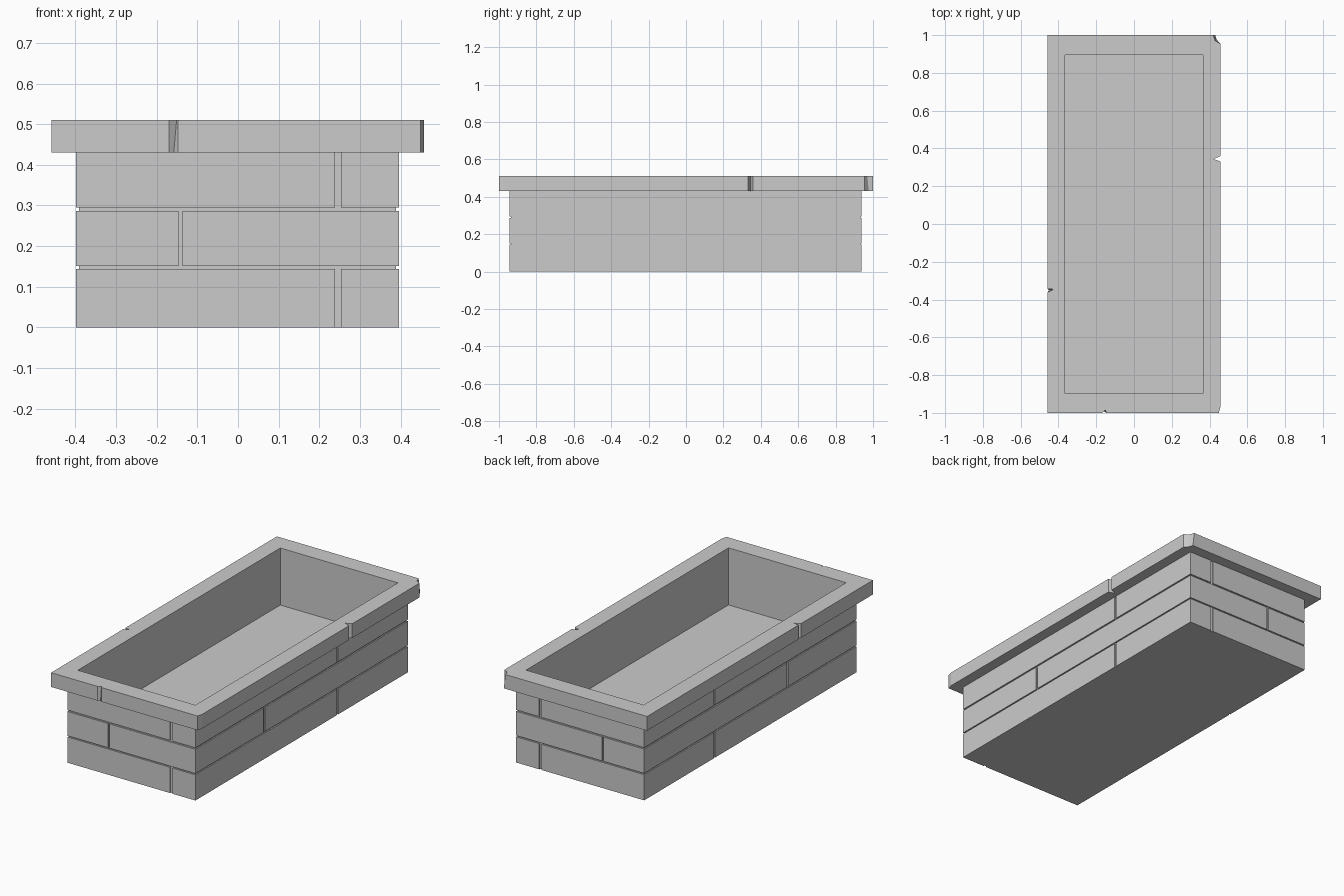
import bpy, bmesh
from mathutils import Vector
from mathutils.geometry import tessellate_polygon

if "Cube" in bpy.data.objects:
    bpy.data.objects.remove(bpy.data.objects["Cube"])


def rect(x0, x1, y0, y1):
    return [(x0, y0), (x1, y0), (x1, y1), (x0, y1)]


def prism(name, bottom, z0, z1, top=None, hole=None):
    """Upright block from an outline, with an optional hole and a different top outline."""
    bm = bmesh.new()
    rings = []
    for pts, z in ((bottom, z0), (top or bottom, z1)):
        loops = [[Vector((x, y, z)) for x, y in pts]]
        if hole:
            loops.append([Vector((x, y, z)) for x, y in reversed(hole)])
        vloops = [[bm.verts.new(c) for c in loop] for loop in loops]
        rings.append(vloops)
        flat = [v for loop in vloops for v in loop]
        for tri in tessellate_polygon(loops):
            bm.faces.new([flat[i] for i in tri])
    for lo, hi in zip(*rings):
        for i in range(len(lo)):
            j = (i + 1) % len(lo)
            bm.faces.new((lo[i], lo[j], hi[j], hi[i]))
    bmesh.ops.recalc_face_normals(bm, faces=bm.faces[:])
    mesh = bpy.data.meshes.new(name)
    bm.to_mesh(mesh)
    bm.free()
    obj = bpy.data.objects.new(name, mesh)
    bpy.context.collection.objects.link(obj)
    return obj


X0, X1, Y0, Y1 = -0.398, 0.396, -0.943, 0.939
D = 0.007  # mortar depth
cavity = rect(-0.365, 0.365, -0.898, 0.896)
mortar = rect(X0 + D, X1 - D, Y0 + D, Y1 - D)


def course_outline(jx, jy):
    """Body rectangle with one vertical joint recessed into each side."""
    (a, b), (c, d) = jx, jy
    return [(X0, Y0), (a, Y0), (a, Y0 + D), (b, Y0 + D), (b, Y0),
            (X1, Y0), (X1, c), (X1 - D, c), (X1 - D, d), (X1, d),
            (X1, Y1), (b, Y1), (b, Y1 - D), (a, Y1 - D), (a, Y1),
            (X0, Y1), (X0, d), (X0 + D, d), (X0 + D, c), (X0, c)]


outer_course = course_outline((0.238, 0.253), (0.311, 0.322))
middle_course = course_outline((-0.146, -0.137), (-0.338, -0.327))

# Stone courses and the recessed mortar bands between them
prism("bottom_course", outer_course, 0, 0.144)
prism("lower_mortar", mortar, 0.144, 0.151)
prism("middle_course", middle_course, 0.151, 0.287, hole=cavity)
prism("upper_mortar", mortar, 0.287, 0.295, hole=cavity)
prism("top_course", outer_course, 0.295, 0.43, hole=cavity)

# Basin floor
prism("basin_floor", cavity, 0.151, 0.19)


# Overhanging rim with chipped edges; the chips taper from top to bottom
def rim_outline(front_chip, corner_a, corner_b, left_chip):
    return [(-0.459, -1), (-0.17, -1), front_chip, (-0.147, -1),
            (0.449, -1), (0.457, -0.97),
            (0.457, 0.332), (0.421, 0.344), (0.457, 0.359),
            (0.457, 0.955), corner_a, corner_b,
            (-0.459, 1), (-0.459, -0.343), left_chip, (-0.459, -0.362)]


rim_bottom = rim_outline((-0.158, -0.992), (0.437, 0.977), (0.43, 1), (-0.45, -0.35))
rim_top = rim_outline((-0.151, -0.985), (0.43, 0.97), (0.42, 1), (-0.424, -0.346))
prism("rim", rim_bottom, 0.43, 0.51, top=rim_top, hole=cavity)
